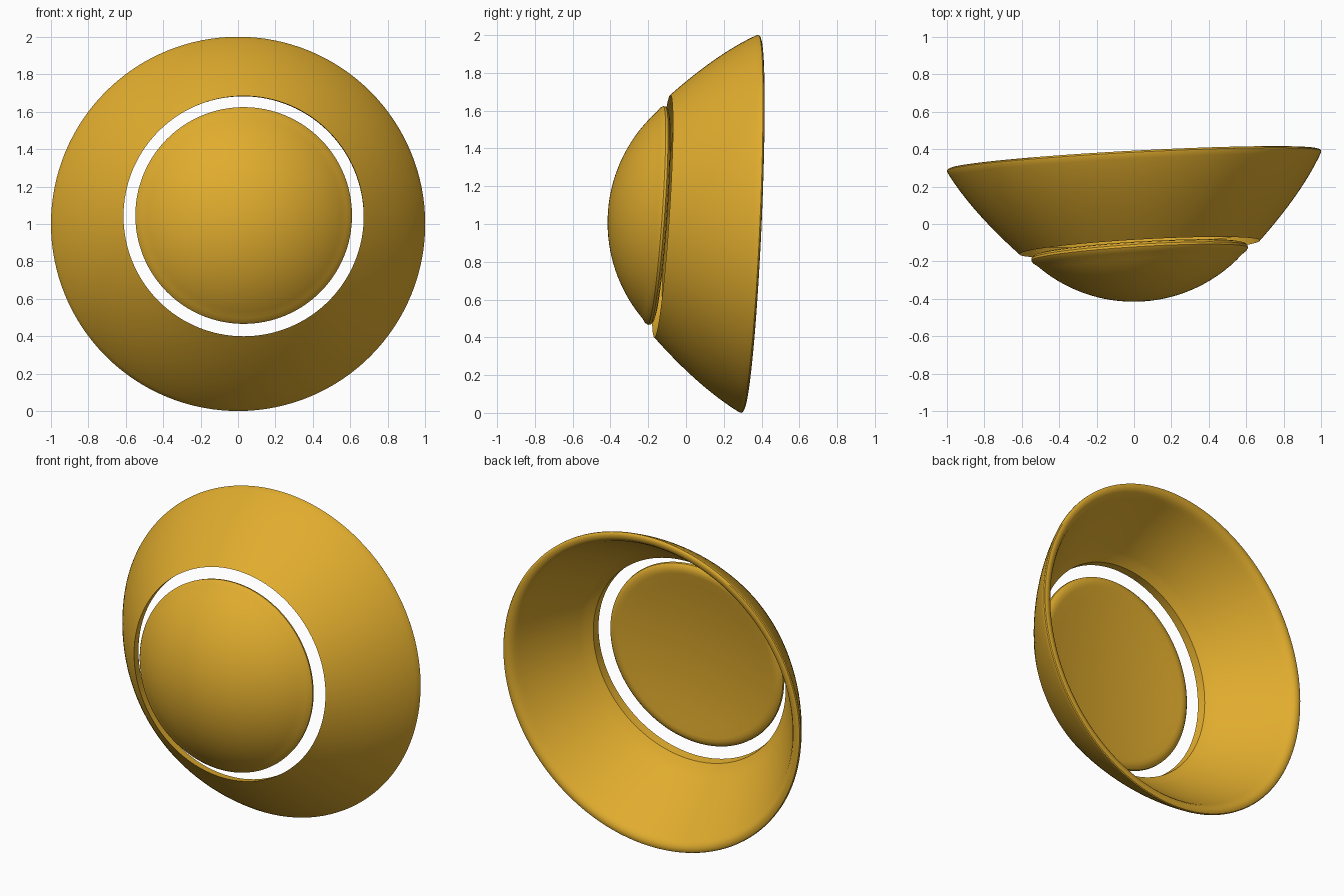
import bpy, bmesh
from math import sin, cos, pi, radians, sqrt

if "Cube" in bpy.data.objects:
    bpy.data.objects.remove(bpy.data.objects["Cube"])

gold = bpy.data.materials.new("golden_yellow")
gold.use_nodes = True
gold.diffuse_color = (0.75, 0.415, 0.027, 1)
gold.node_tree.nodes["Principled BSDF"].inputs["Base Color"].default_value = gold.diffuse_color
SEGMENTS = 128


def lerp(a, b, k):
    return a + (b - a) * k


def curve(p0, p1, p2, n):
    """Quadratic curve through a bulging control point."""
    pts = []
    for i in range(n + 1):
        k = i / n
        pts.append(tuple(lerp(lerp(a, b, k), lerp(b, c, k), k)
                         for a, b, c in zip(p0, p1, p2)))
    return pts


def lathe(name, profile, placement, closed):
    """Spin (radius, depth) points; placement gives centre x, z and tilts."""
    bm = bmesh.new()
    rings = []
    for r, y in profile:
        cx, cz, tilt_x, tilt_z = placement(y)
        count = SEGMENTS if r > 0 else 1
        ring = []
        for i in range(count):
            dx, dz = r * cos(2 * pi * i / SEGMENTS), r * sin(2 * pi * i / SEGMENTS)
            ring.append(bm.verts.new((cx + dx, y + tilt_x * dx + tilt_z * dz, cz + dz)))
        rings.append(ring)
    pairs = list(zip(rings, rings[1:]))
    if closed:
        pairs.append((rings[-1], rings[0]))
    for a, b in pairs:
        for i in range(SEGMENTS):
            j = (i + 1) % SEGMENTS
            if len(a) == 1:
                bm.faces.new((a[0], b[i], b[j]))
            elif len(b) == 1:
                bm.faces.new((a[i], b[0], a[j]))
            else:
                bm.faces.new((a[i], b[i], b[j], a[j]))
    bmesh.ops.recalc_face_normals(bm, faces=bm.faces)
    mesh = bpy.data.meshes.new(name)
    bm.to_mesh(mesh)
    bm.free()
    mesh.materials.append(gold)
    obj = bpy.data.objects.new(name, mesh)
    bpy.context.collection.objects.link(obj)
    bpy.ops.object.select_all(action='DESELECT')
    obj.select_set(True)
    bpy.context.view_layer.objects.active = obj
    bpy.ops.object.shade_smooth_by_angle(angle=radians(35))


# Flared dish: outer wall, rounded lip, inner wall, stepped hole edge
def dish_placement(y):
    k = (0.345 - y) / 0.47
    return 0.03 * k, lerp(1.0, 1.042, k), lerp(0.053, 0.057, k), lerp(0.045, 0.066, k)


outer = curve((0.642, -0.125), (0.89, 0.125), (0.999, 0.33), 16)
lip = [(1.0, 0.338), (0.996, 0.344), (0.985, 0.348), (0.968, 0.347), (0.95, 0.338)]
inner = curve((0.935, 0.32), (0.825, 0.135), (0.685, -0.04), 16)
hole = [(0.645, -0.072)]
lathe("flared_dish", outer + lip + inner + hole, dish_placement, True)


# Domed centre: spherical front, rounded edge, shallow hollow back
def dome_placement(y):
    lean = -0.155 - y
    return 0.03 + 0.06 * lean, 1.045 + 0.07 * lean, 0.06, 0.07


R, EDGE = 0.79, 0.55
cap = [(EDGE * i / 16, -0.412 + R - sqrt(R * R - (EDGE * i / 16) ** 2)) for i in range(17)]
edge = [(0.57, -0.175), (0.579, -0.161), (0.577, -0.148), (0.565, -0.137), (0.54, -0.131)]
back = [(0.52 * (1 - i / 8), -0.133 - 0.04 * (1 - (1 - i / 8) ** 2)) for i in range(9)]
lathe("domed_centre", cap + edge + back, dome_placement, False)
